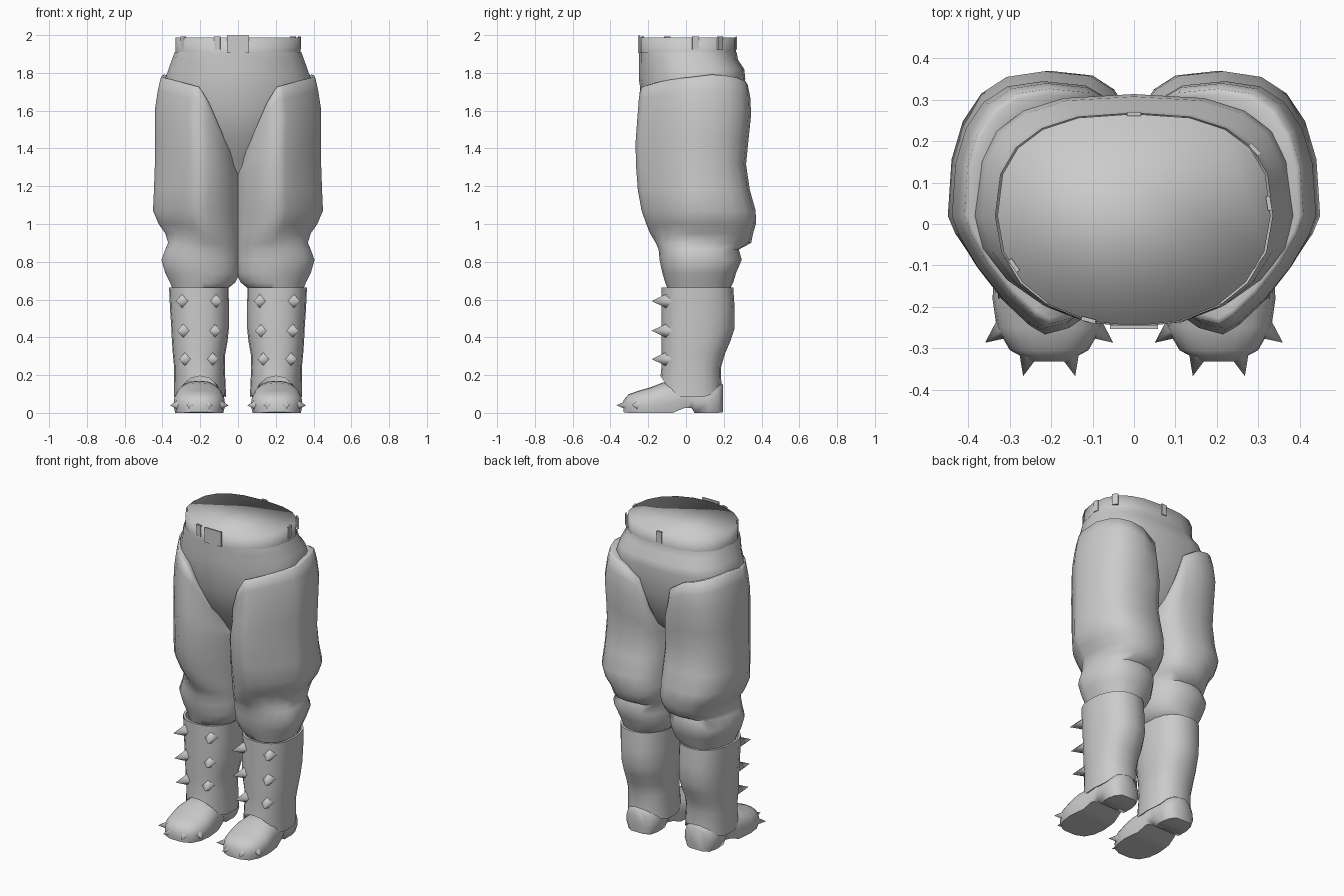
import bpy, bmesh, math
from mathutils import Vector, Matrix

if "Cube" in bpy.data.objects:
    bpy.data.objects.remove(bpy.data.objects["Cube"])

grey = bpy.data.materials.new("light_grey")
grey.diffuse_color = (0.6, 0.6, 0.6, 1)
grey.use_nodes = True
grey.node_tree.nodes["Principled BSDF"].inputs["Base Color"].default_value = grey.diffuse_color


def finish(name, bm, mirror=False, angle=40):
    bmesh.ops.recalc_face_normals(bm, faces=bm.faces)
    me = bpy.data.meshes.new(name)
    bm.to_mesh(me)
    bm.free()
    me.materials.append(grey)
    ob = bpy.data.objects.new(name, me)
    bpy.context.collection.objects.link(ob)
    if mirror:
        ob.modifiers.new("mirror", 'MIRROR').use_mirror_merge = False
    if angle:
        bpy.ops.object.select_all(action='DESELECT')
        ob.select_set(True)
        bpy.context.view_layer.objects.active = ob
        bpy.ops.object.shade_smooth_by_angle(angle=math.radians(angle))
    return ob


def ring(z, x0, x1, y0, y1, cy, exps, n=20):
    """Rounded outline; exps = front outer, front inner, back outer, back inner."""
    cx, hx = (x0 + x1) / 2, (x1 - x0) / 2
    pts = []
    for i in range(n):
        a = 2 * math.pi * i / n
        c, s = math.cos(a), math.sin(a)
        e = exps[(2 if s >= 0 else 0) + (0 if c > 0 else 1)]
        x = cx + hx * math.copysign(abs(c) ** (2 / e), c)
        y = cy + (y1 - cy if s >= 0 else cy - y0) * math.copysign(abs(s) ** (2 / e), s)
        pts.append(Vector((x, y, z)))
    return pts


def inset(pts, k, dz=0):
    c = sum(pts, Vector()) / len(pts)
    return [Vector((c.x + (p.x - c.x) * k, c.y + (p.y - c.y) * k, p.z + dz)) for p in pts]


def loft(rings, cap_first=False, cap_last=False):
    bm = bmesh.new()
    rows = [[bm.verts.new(p) for p in r] for r in rings]
    n = len(rows[0])
    for a, b in zip(rows, rows[1:]):
        for i in range(n):
            j = (i + 1) % n
            bm.faces.new((a[i], a[j], b[j], b[i]))
    if cap_first:
        bm.faces.new(rows[0])
    if cap_last:
        bm.faces.new(rows[-1])
    return bm


# Hips, tapering to the crotch
HIP, WAIST = (1.9, 1.9, 2.9, 2.9), (2.1, 2.1, 2.6, 2.6)
hips = [ring(z, -w, w, y0, y1, 0.02, WAIST if z > 1.85 else HIP) for z, w, y0, y1 in (
    (1.22, 0.05, -0.03, 0.08), (1.35, 0.16, -0.10, 0.18), (1.45, 0.27, -0.17, 0.24),
    (1.60, 0.37, -0.225, 0.295), (1.77, 0.385, -0.25, 0.314), (1.82, 0.368, -0.25, 0.308),
    (1.87, 0.35, -0.25, 0.275), (1.91, 0.335, -0.25, 0.268))]
finish("hips", loft(hips, True), angle=60)

# Waistband with a softly shaded closed top
finish("waistband", loft([ring(z, -0.33, 0.33, -0.247, 0.266, 0.02, WAIST) for z in (1.9, 1.987)],
                         False, True), angle=180)


def plate(bm, pos, width, height, thick):
    """Thin plate standing on the waistband, facing away from the middle."""
    out = Vector((pos[0] / 0.33 ** 2, (pos[1] - 0.02) / 0.25 ** 2, 0)).normalized()
    m = Matrix.Translation(pos) @ out.to_track_quat('Y', 'Z').to_matrix().to_4x4()
    bmesh.ops.create_cube(bm, size=1, matrix=m @ Matrix.Diagonal((width, thick, height, 1)))


# Belt loops and buckle
bm = bmesh.new()
for x, y in ((0.326, 0.05), (0.292, 0.18), (-0.29, -0.1), (-0.11, -0.232), (0, 0.266)):
    plate(bm, (x, y, 1.958), 0.035, 0.07, 0.01)
finish("belt_loops", bm, angle=0)
bm = bmesh.new()
plate(bm, (0, -0.249, 1.952), 0.115, 0.094, 0.009)
finish("buckle", bm, angle=0)


# Trouser legs: puffed thigh with a V-cut top edge, bunched at the knee
def top_edge(p):
    corner = 0.185 if p.y < 0.02 else 0.12
    if p.x >= corner:
        return 1.715 + (p.x - corner) * 0.25
    return 1.29 + 0.425 * max(p.x, 0) / corner


KNEE, THIGH = (1.8, 2.0, 2.4, 2.4), (1.3, 1.75, 2.5, 3.1)
leg = [ring(*r, 0.02, KNEE if r[0] < 0.93 else THIGH) for r in (
    (0.64, 0.075, 0.34, -0.09, 0.225), (0.69, 0.015, 0.36, -0.11, 0.25),
    (0.74, -0.01, 0.385, -0.125, 0.265), (0.81, -0.012, 0.405, -0.14, 0.295),
    (0.865, -0.012, 0.385, -0.145, 0.28), (0.90, -0.012, 0.37, -0.16, 0.345),
    (0.95, -0.015, 0.385, -0.19, 0.355), (1.0, -0.015, 0.42, -0.21, 0.37),
    (1.07, -0.015, 0.45, -0.235, 0.369), (1.18, -0.015, 0.445, -0.255, 0.338),
    (1.32, -0.012, 0.44, -0.265, 0.318), (1.45, -0.01, 0.44, -0.267, 0.33),
    (1.60, 0.0, 0.44, -0.257, 0.345), (1.70, 0.0, 0.425, -0.25, 0.34),
    (1.77, 0.0, 0.41, -0.242, 0.327))]
for r in leg:
    for p in r:
        if p.z > 1.25:
            p.z = 1.25 + (p.z - 1.25) * (top_edge(p) - 1.25) / 0.52
leg += [inset(leg[-1], 0.95, 0.006), inset(leg[-1], 0.8, -0.005)]
finish("trouser_legs", loft(leg, True), mirror=True, angle=60)

# Boot shafts with an arched lower edge
BOOT = (2.3, 2.3, 2.3, 2.3)
shaft = [ring(z, x0, x1, y0, y1, 0.04, BOOT) for z, x0, x1, y0, y1 in (
    (0.1, 0.063, 0.338, -0.135, 0.187), (0.24, 0.07, 0.338, -0.13, 0.185),
    (0.31, 0.068, 0.345, -0.13, 0.205), (0.38, 0.055, 0.35, -0.13, 0.235),
    (0.45, 0.048, 0.353, -0.13, 0.258), (0.55, 0.048, 0.36, -0.13, 0.258),
    (0.665, 0.05, 0.365, -0.13, 0.25))]
for p in shaft[0]:
    p.z = 0.085 + 0.11 * max(0, -0.06 - p.y) / 0.075 + 0.07 * max(0, p.y - 0.12) / 0.067
shaft = [inset(shaft[0], 0.93, 0.004)] + shaft + [inset(shaft[-1], 0.92), inset(shaft[-1], 0.85, -0.03)]
finish("boot_shafts", loft(shaft), mirror=True, angle=45)

# Feet: domed sections from toe to heel, with a raised arch before the heel
foot = []
for y, w, zb, zt in ((-0.332, 0.045, 0.004, 0.065), (-0.305, 0.095, 0, 0.098),
                     (-0.25, 0.127, 0, 0.118), (-0.18, 0.137, 0, 0.138), (-0.125, 0.133, 0, 0.16),
                     (-0.07, 0.125, 0, 0.168), (-0.01, 0.115, 0.025, 0.17), (0.03, 0.108, 0.025, 0.17),
                     (0.045, 0.108, 0, 0.17), (0.12, 0.11, 0, 0.17), (0.17, 0.095, 0, 0.165),
                     (0.196, 0.055, 0.004, 0.15)):
    k = 0.93 if y < 0 else 0.82
    sec = [Vector((0.205 - k * w, y, zb)), Vector((0.205 + k * w, y, zb))]
    for i in range(11):
        a = math.pi * i / 10
        c, s = math.cos(a), math.sin(a)
        base = zb + 0.3 * (zt - zb)
        sec.append(Vector((0.205 + w * math.copysign(abs(c) ** 0.8, c), y,
                           base + (zt - base) * abs(s) ** 0.8)))
    foot.append(sec)
finish("feet", loft(foot, True, True), mirror=True, angle=60)


def spike(bm, base, tip, radius):
    base, tip = Vector(base), Vector(tip)
    d = tip - base
    m = Matrix.Translation((base + tip) / 2) @ d.to_track_quat('Z', 'Y').to_matrix().to_4x4()
    bmesh.ops.create_cone(bm, cap_ends=False, segments=4, radius1=radius, radius2=0,
                          depth=d.length, matrix=m)
    bmesh.ops.remove_doubles(bm, verts=bm.verts, dist=1e-4)


# Shin spikes in two columns, fanned apart
bm = bmesh.new()
for z, xi, xo in ((0.285, 0.13, 0.285), (0.435, 0.117, 0.295), (0.592, 0.11, 0.302)):
    spike(bm, (xi + 0.012, -0.09, z), (xi - 0.026, -0.182, z), 0.044)
    spike(bm, (xo - 0.012, -0.09, z), (xo + 0.026, -0.182, z), 0.044)
finish("shin_spikes", bm, mirror=True, angle=180)

# Toe spikes fanned round the front of each foot
bm = bmesh.new()
for s in (-1, 1):
    spike(bm, (0.205 + s * 0.045, -0.295, 0.042), (0.205 + s * 0.063, -0.368, 0.04), 0.032)
    spike(bm, (0.205 + s * 0.1, -0.245, 0.042), (0.205 + s * 0.155, -0.287, 0.04), 0.032)
finish("toe_spikes", bm, mirror=True, angle=180)
